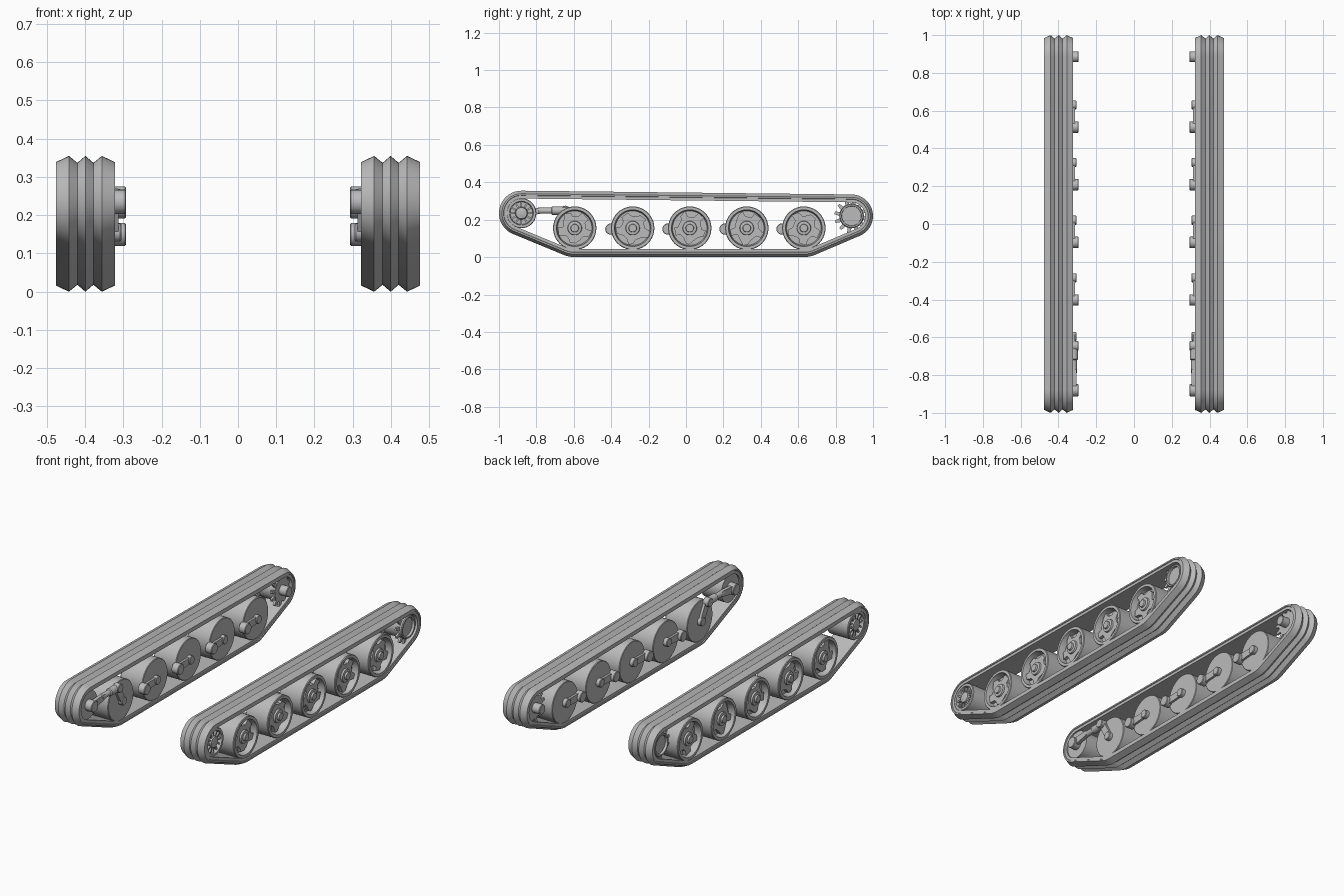
import bpy, bmesh, random
from math import pi, cos, sin, atan2, acos, hypot, ceil
from mathutils import Matrix, Vector

random.seed(4)
if "Cube" in bpy.data.objects:
    bpy.data.objects.remove(bpy.data.objects["Cube"])

GREY = (0.5, 0.5, 0.5, 1.0)
grey = bpy.data.materials.new("plain_grey")
grey.use_nodes = True
grey.diffuse_color = GREY
grey.node_tree.nodes["Principled BSDF"].inputs["Base Color"].default_value = GREY


def finish(name, bm):
    """Turn a left-hand part into an object mirrored to the right."""
    bmesh.ops.recalc_face_normals(bm, faces=bm.faces)
    mesh = bpy.data.meshes.new(name)
    bm.to_mesh(mesh)
    bm.free()
    mesh.materials.append(grey)
    obj = bpy.data.objects.new(name, mesh)
    bpy.context.collection.objects.link(obj)
    bpy.ops.object.select_all(action='DESELECT')
    obj.select_set(True)
    bpy.context.view_layer.objects.active = obj
    bpy.ops.object.shade_smooth_by_angle(angle=pi / 6)
    mirror = obj.modifiers.new("both_sides", 'MIRROR')
    mirror.use_mirror_merge = False
    return obj


def lathe(name, profile, y, z, segs=32, matrix=None):
    """Spin (radius, x) points about an axis along x through (y, z)."""
    bm = bmesh.new()
    verts = [bm.verts.new((x, r, 0)) for r, x in profile]
    edges = [bm.edges.new(pair) for pair in zip(verts, verts[1:])]
    bmesh.ops.spin(bm, geom=verts + edges, cent=(0, 0, 0), axis=(1, 0, 0),
                   angle=2 * pi, steps=segs, use_duplicate=False)
    bmesh.ops.remove_doubles(bm, verts=bm.verts, dist=0.0001)
    bm.transform(matrix or Matrix.Translation((0, y, z)))
    return finish(name, bm)


def drum(name, r, x0, x1, y, z, segs=20):
    b = 0.003
    return lathe(name, [(0, x0), (r - b, x0), (r, x0 + b), (r, x1 - b),
                        (r - b, x1), (0, x1)], y, z, segs)


def prism(name, outline, x0, x1):
    """Extrude a (y, z) outline across x."""
    bm = bmesh.new()
    face = bm.faces.new([bm.verts.new((x0, y, z)) for y, z in outline])
    ext = bmesh.ops.extrude_face_region(bm, geom=[face])
    bmesh.ops.translate(bm, vec=(x1 - x0, 0, 0),
                        verts=[v for v in ext["geom"] if isinstance(v, bmesh.types.BMVert)])
    return finish(name, bm)


def wrap(circles, step=0.16):
    """Points and normal angles of a belt around (y, z, r) circles, anticlockwise."""
    n = len(circles)
    tangents = []
    for i in range(n):
        (y0, z0, r0), (y1, z1, r1) = circles[i], circles[(i + 1) % n]
        dy, dz = y1 - y0, z1 - z0
        tangents.append(atan2(dz, dy) - acos((r0 - r1) / hypot(dy, dz)))
    path = []
    for i, (y, z, r) in enumerate(circles):
        start = tangents[i - 1]
        sweep = (tangents[i] - start) % (2 * pi)
        steps = max(2, ceil(sweep / step))
        for k in range(steps + 1):
            a = start + sweep * k / steps
            path.append((y + r * cos(a), z + r * sin(a), a))
    return path


def arm(name, a, b, x0, x1):
    return prism(name, [p[:2] for p in wrap([a, b], 0.3)], x0, x1)


def toothed(y, z, teeth, low, high, wobble=0.0):
    """Outline with flat-topped teeth."""
    pts = []
    for i in range(teeth):
        for part, r in ((0, low), (0.38, low), (0.5, high), (0.8, high)):
            a = 2 * pi * (i + part + random.uniform(-wobble, wobble)) / teeth
            r *= 1 + random.uniform(-wobble, wobble)
            pts.append((y + r * cos(a), z + r * sin(a)))
    return pts


CENTRE = 0.399
IDLER = (-0.88, 0.235)
SPROCKET = (0.885, 0.22)
WHEELS = (-0.595, -0.285, 0.02, 0.325, 0.63)
WHEEL_Z = 0.155

# Ribbed track belt, swept around idler, outer wheels and sprocket
half = [(0, 0), (0.021, 0.018), (0.043, 0), (0.077, 0.016),
        (0.077, 0.024), (0.073, 0.026), (0.073, 0.042)]
section = half + [(-x, d) for x, d in reversed(half[1:])]
path = wrap([(*IDLER, 0.12), (WHEELS[0], WHEEL_Z, WHEEL_Z),
             (WHEELS[-1], WHEEL_Z, WHEEL_Z), (*SPROCKET, 0.115)])
bm = bmesh.new()
rings = [[bm.verts.new((CENTRE + x, y - d * cos(a), z - d * sin(a))) for x, d in section]
         for y, z, a in path]
for i, ring in enumerate(rings):
    nxt = rings[(i + 1) % len(rings)]
    for j in range(len(section)):
        k = (j + 1) % len(section)
        bm.faces.new((ring[j], ring[k], nxt[k], nxt[j]))
finish("track_belt", bm)

# Dished road wheels with a ragged raised plate, hub cap and inner stub
wheel = [(0, 0.328), (0.113, 0.328), (0.116, 0.331), (0.116, 0.466), (0.113, 0.47),
         (0.098, 0.47), (0.092, 0.432), (0.042, 0.432), (0.036, 0.462),
         (0.022, 0.464), (0.02, 0.474), (0, 0.474)]
for i, y in enumerate(WHEELS):
    lathe(f"road_wheel_{i + 1}", wheel, y, WHEEL_Z, 40)
    prism(f"wheel_plate_{i + 1}", toothed(y, WHEEL_Z, 5, 0.066, 0.088, 0.09), 0.43, 0.452)
    drum(f"wheel_stub_{i + 1}", 0.024, 0.305, 0.335, y, WHEEL_Z)
    # Trailing swing arms and their pivots
    if i:
        pivot = y - 0.117
        arm(f"swing_arm_{i + 1}", (y, WHEEL_Z, 0.018), (pivot, 0.15, 0.022), 0.312, 0.325)
        drum(f"arm_pivot_{i + 1}", 0.03, 0.293, 0.336, pivot, 0.15)

# Front idler with a ring of ribs
lathe("idler_wheel", [(0, 0.335), (0.08, 0.335), (0.08, 0.466), (0.077, 0.47),
                      (0.064, 0.47), (0.06, 0.445), (0.034, 0.445), (0.03, 0.468),
                      (0.018, 0.47), (0, 0.474)], *IDLER, 36)
bm = bmesh.new()
for i in range(12):
    place = (Matrix.Translation((0.452, *IDLER)) @ Matrix.Rotation(i * pi / 6, 4, 'X')
             @ Matrix.Translation((0, 0.048, 0)) @ Matrix.Diagonal((0.02, 0.03, 0.009, 1)))
    bmesh.ops.create_cube(bm, size=1, matrix=place)
finish("idler_ribs", bm)
drum("idler_axle", 0.032, 0.293, 0.34, *IDLER)

# Tensioner between idler and first wheel
arm("tensioner_link", (*IDLER, 0.022), (-0.78, 0.248, 0.016), 0.305, 0.325)
along = Matrix.Translation((0.318, -0.79, 0.248)) @ Matrix.Rotation(pi / 2, 4, 'Z')
lathe("tensioner_ram", [(0, 0), (0.016, 0), (0.016, 0.07), (0.022, 0.074),
                        (0.022, 0.16), (0, 0.16)], 0, 0, 16, along)
drum("tensioner_pivot", 0.025, 0.293, 0.33, -0.645, 0.25)
arm("front_swing_arm", (-0.645, 0.25, 0.02), (WHEELS[0], WHEEL_Z, 0.02), 0.312, 0.326)

# Rear drive sprocket: hollow drum, two toothed plates and an axle
lathe("sprocket_drum", [(0, 0.34), (0.064, 0.34), (0.064, 0.462), (0.061, 0.466),
                        (0.053, 0.466), (0.05, 0.425), (0, 0.425)], *SPROCKET, 32)
for side, x in (("inner", 0.342), ("outer", 0.44)):
    prism(f"sprocket_teeth_{side}", toothed(*SPROCKET, 12, 0.066, 0.092), x, x + 0.012)
drum("sprocket_axle", 0.028, 0.293, 0.345, *SPROCKET)
